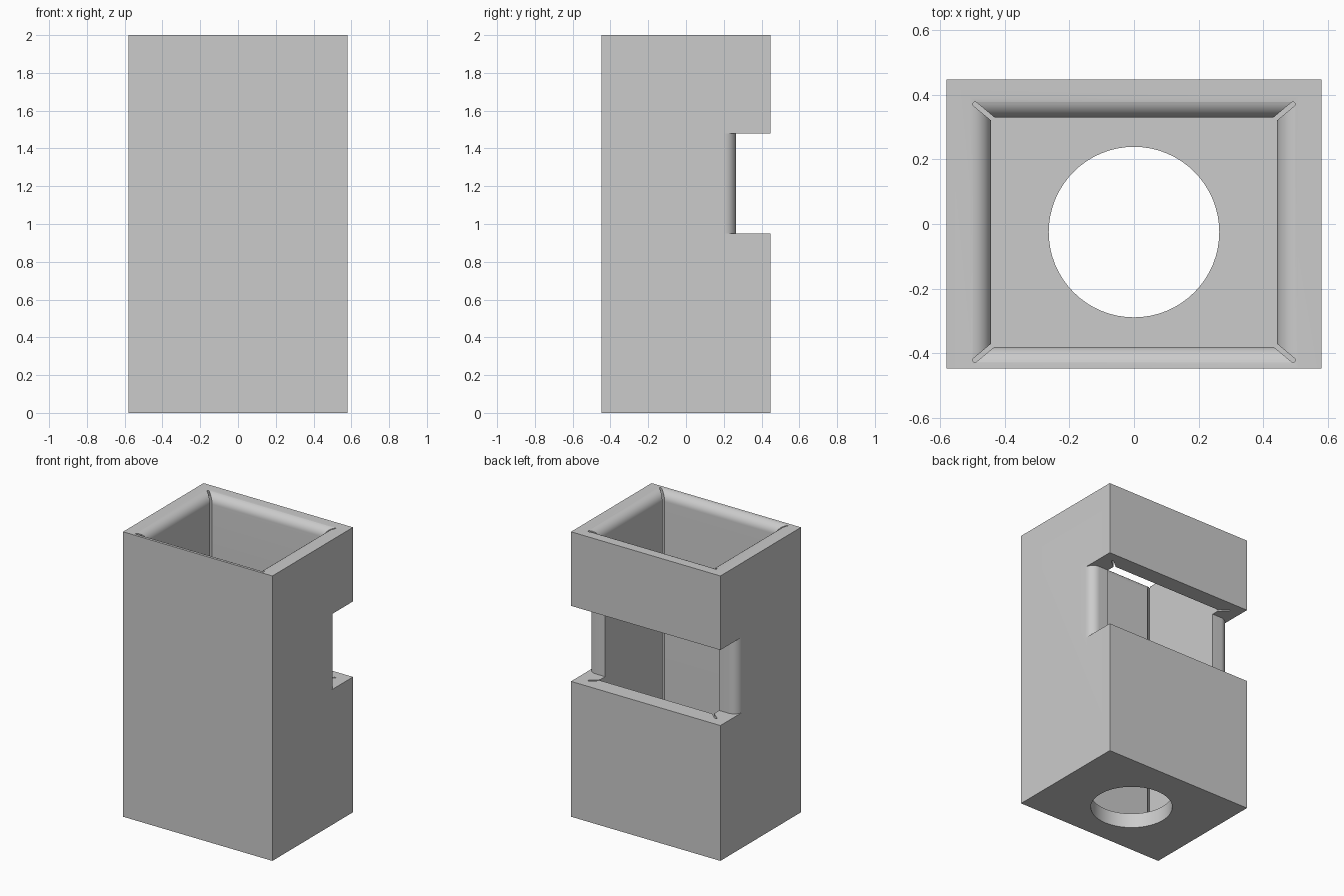
import bpy, bmesh, math
from mathutils import Vector

cube = bpy.data.objects.get("Cube")
if cube:
    bpy.data.objects.remove(cube, do_unlink=True)

HX, HY, H = 0.58, 0.447, 2.0          # outer half sizes and height
CX, CY, OFF = 0.443, 0.355, -0.025    # cavity half sizes and y offset
FLOOR, R = 0.104, 0.065               # floor thickness, edge radius
STEPS = 12

grey = bpy.data.materials.new("plain grey")
grey.use_nodes = True
colour = (0.6, 0.6, 0.6, 1)
grey.diffuse_color = colour
grey.node_tree.nodes["Principled BSDF"].inputs["Base Color"].default_value = colour


def loft(name, rings):
    """Solid through a stack of equal-length rings, capped at both ends."""
    bm = bmesh.new()
    loops = [[bm.verts.new(p) for p in ring] for ring in rings]
    for a, b in zip(loops, loops[1:]):
        for i in range(len(a)):
            j = (i + 1) % len(a)
            bm.faces.new((a[i], a[j], b[j], b[i]))
    bm.faces.new(loops[0])
    bm.faces.new(loops[-1])
    bmesh.ops.recalc_face_normals(bm, faces=bm.faces)
    mesh = bpy.data.meshes.new(name)
    bm.to_mesh(mesh)
    bm.free()
    mesh.materials.append(grey)
    obj = bpy.data.objects.new(name, mesh)
    bpy.context.collection.objects.link(obj)
    return obj


def prism(name, outline, z0, z1):
    return loft(name, [[(x, y, z) for x, y in outline] for z in (z0, z1)])


def rect(hx, hy, oy=0.0):
    return [(-hx, oy - hy), (hx, oy - hy), (hx, oy + hy), (-hx, oy + hy)]


def arc(cx, cy, r, a0, a1, steps):
    return [(cx + r * math.cos(math.radians(a0 + (a1 - a0) * i / steps)),
             cy + r * math.sin(math.radians(a0 + (a1 - a0) * i / steps)))
            for i in range(steps + 1)]


def cut(target, cutter):
    cutter.hide_render = True
    mod = target.modifiers.new(cutter.name, "BOOLEAN")
    mod.operation, mod.solver, mod.object = "DIFFERENCE", "EXACT", cutter
    bpy.context.view_layer.objects.active = target
    bpy.ops.object.modifier_apply(modifier=mod.name)
    bpy.data.objects.remove(cutter, do_unlink=True)


# Outer block
housing = prism("housing", rect(HX, HY), 0, H)

# Cavity with a rounded lip at the top
levels = [(0, FLOOR)]
for i in range(STEPS + 1):
    a = math.radians(90 * i / STEPS)
    levels.append((R * (1 - math.cos(a)), H - R + R * math.sin(a)))
levels.append((R, H + 0.05))
cut(housing, loft("cavity_cutter", [[(x, y, z) for x, y in rect(CX + g, CY + g, OFF)]
                                    for g, z in levels]))

# Round hole through the floor
cut(housing, prism("hole_cutter", arc(0, OFF, 0.264, 0, 354.375, 63), -0.1, FLOOR + 0.1))

# Back window with rounded side wall edges
right_edge = arc(HX - R, 0.2, R, 90, 0, STEPS)
left_edge = [(-x, y) for x, y in reversed(right_edge)]
outline = [(-0.7, 0.2)] + left_edge + right_edge + [(0.7, 0.2), (0.7, 0.6), (-0.7, 0.6)]
cut(housing, prism("window_cutter", outline, 0.95, 1.48))

# Thin round-ended relief slits in the four cavity corners
for sx in (-1, 1):
    for sy in (-1, 1):
        start = Vector((sx * (CX - 0.03), OFF + sy * (CY - 0.025)))
        tip = Vector((sx * 0.492, OFF + sy * (CY + 0.041)))
        ang = math.degrees(math.atan2(tip.y - start.y, tip.x - start.x))
        slot = (arc(tip.x, tip.y, 0.007, ang - 90, ang + 90, 8)
                + arc(start.x, start.y, 0.007, ang + 90, ang + 270, 8))
        cut(housing, prism("slit_cutter", slot, FLOOR, H + 0.1))

# Smooth curves, sharp edges
bpy.ops.object.select_all(action="DESELECT")
housing.select_set(True)
bpy.context.view_layer.objects.active = housing
bpy.ops.object.shade_smooth_by_angle(angle=math.radians(30))
